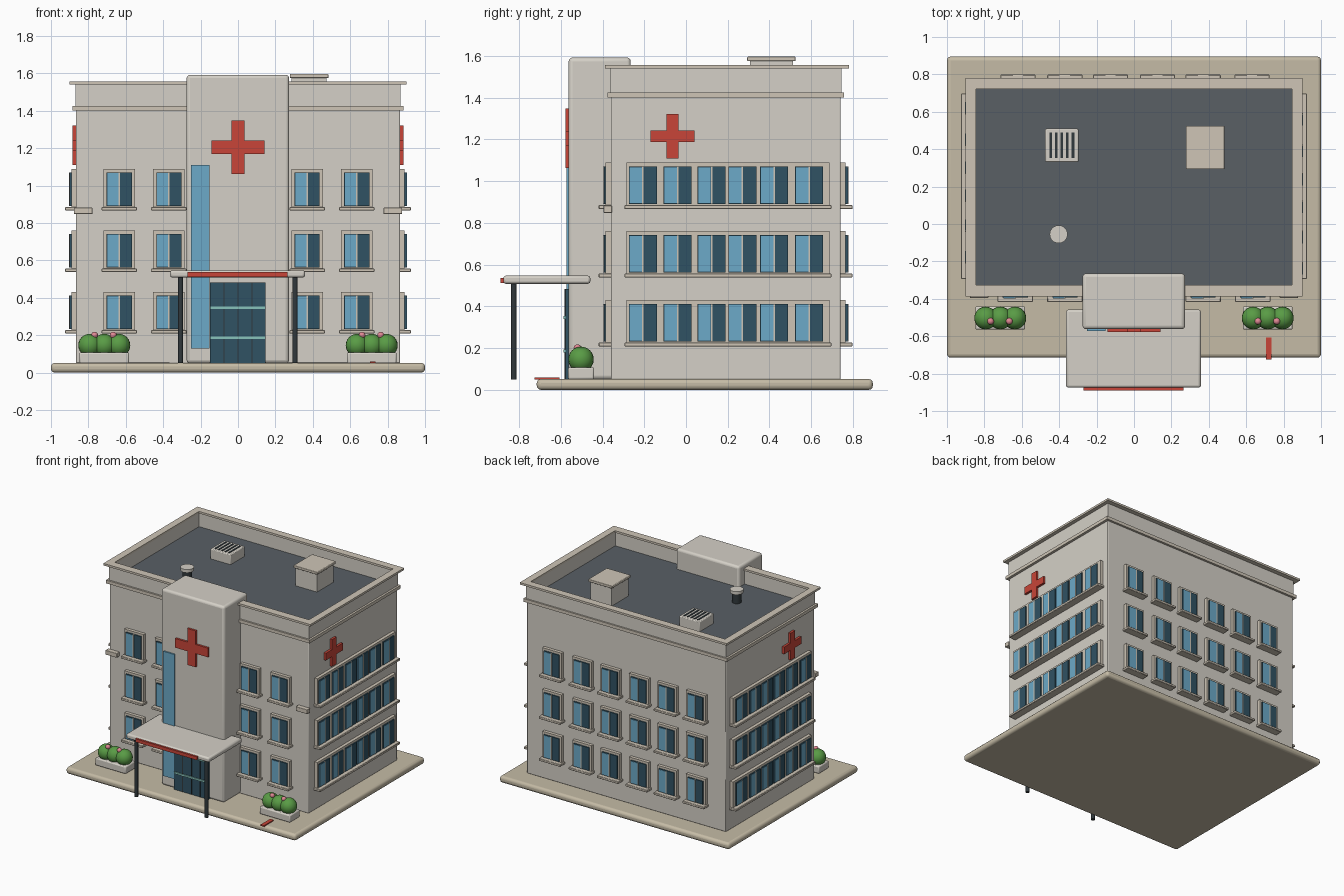
import bpy, bmesh
from math import radians
from mathutils import Matrix

if "Cube" in bpy.data.objects:
    bpy.data.objects.remove(bpy.data.objects["Cube"])


def material(name, r, g, b):
    m = bpy.data.materials.new(name)
    m.diffuse_color = (r, g, b, 1)
    m.use_nodes = True
    m.node_tree.nodes["Principled BSDF"].inputs["Base Color"].default_value = m.diffuse_color
    return m


WALL = material("wall_plaster", .66, .63, .57)
TRIM = material("trim_stone", .62, .56, .47)
PAVE = material("paving", .56, .50, .38)
ROOF = material("roof_felt", .10, .115, .13)
RED = material("sign_red", .58, .06, .04)
GLASS = material("dark_glass", .03, .085, .125)
LIGHT = material("light_glass", .15, .40, .58)
BAR = material("door_bar", .25, .55, .50)
METAL = material("dark_metal", .03, .04, .045)
GREEN = material("leaf", .10, .33, .06)
PINK = material("blossom", .75, .25, .30)


def finish(name, bm, mat, bevel=0, segments=2, smooth=False):
    bmesh.ops.recalc_face_normals(bm, faces=bm.faces)
    me = bpy.data.meshes.new(name)
    bm.to_mesh(me)
    bm.free()
    me.materials.append(mat)
    ob = bpy.data.objects.new(name, me)
    bpy.context.collection.objects.link(ob)
    if bevel:
        mod = ob.modifiers.new("bevel", 'BEVEL')
        mod.width, mod.segments = bevel, segments
    if bevel or smooth:
        bpy.ops.object.select_all(action='DESELECT')
        bpy.context.view_layer.objects.active = ob
        ob.select_set(True)
        bpy.ops.object.shade_smooth_by_angle(angle=radians(40))
    return ob


def add_box(bm, b, matrix=Matrix()):
    x0, x1, y0, y1, z0, z1 = b
    place = Matrix.Translation(((x0 + x1) / 2, (y0 + y1) / 2, (z0 + z1) / 2))
    scale = Matrix.Diagonal((x1 - x0, y1 - y0, z1 - z0, 1))
    bmesh.ops.create_cube(bm, size=1, matrix=matrix @ place @ scale)


def boxes(name, items, mat, bevel=0, matrix=Matrix(), segments=2):
    bm = bmesh.new()
    for b in items:
        add_box(bm, b, matrix)
    return finish(name, bm, mat, bevel, segments)


def ring(name, outer, inner, z0, z1, mat):
    """Rectangular wall ring; outer and inner are (x0, x1, y0, y1)."""
    bm = bmesh.new()
    loops = []
    for (x0, x1, y0, y1), z in ((outer, z0), (outer, z1), (inner, z1), (inner, z0)):
        loops.append([bm.verts.new((x, y, z)) for x, y in
                      ((x0, y0), (x1, y0), (x1, y1), (x0, y1))])
    for k in range(4):
        a, b = loops[k], loops[(k + 1) % 4]
        for i in range(4):
            j = (i + 1) % 4
            bm.faces.new((a[i], a[j], b[j], b[i]))
    return finish(name, bm, mat)


def cylinders(name, spots, r, z0, z1, mat, sides=24):
    bm = bmesh.new()
    for x, y in spots:
        bmesh.ops.create_cone(bm, cap_ends=True, segments=sides, radius1=r, radius2=r,
                              depth=z1 - z0, matrix=Matrix.Translation((x, y, (z0 + z1) / 2)))
    return finish(name, bm, mat, smooth=True)


def spheres(name, spots, r, mat, squash=1):
    bm = bmesh.new()
    for p in spots:
        bmesh.ops.create_uvsphere(bm, u_segments=20, v_segments=12, radius=r,
                                  matrix=Matrix.Translation(p) @ Matrix.Diagonal((1, squash, 1, 1)))
    return finish(name, bm, mat, smooth=True)


# Ground slab, main block, entrance tower
boxes("base_slab", [(-1, 1, -.715, .895, 0, .052)], PAVE, .02, segments=3)
boxes("main_block", [(-.866, .866, -.36, .74, .05, 1.41)], WALL, .005)
boxes("entrance_tower", [(-.275, .273, -.562, -.265, .05, 1.592)], WALL, .018, segments=3)

# Cornice, parapet, coping and sunken roof
boxes("cornice", [(-.886, .886, -.377, .757, 1.4, 1.425)], TRIM)
ring("parapet", (-.87, .87, -.363, .745, ), (-.85, .85, -.335, .73), 1.42, 1.545, WALL)
ring("coping", (-.9, .9, -.387, .78), (-.845, .845, -.325, .722), 1.54, 1.556, TRIM)
boxes("roof_deck", [(-.855, .855, -.34, .735, 1.42, 1.432)], ROOF)


# Windows: each facade is laid out facing -y, then rotated into place
def facade(name, angle, depth, centres, strip=None, shift=0):
    m = Matrix.Translation((0, shift, 0)) @ Matrix.Rotation(radians(angle), 4, 'Z')
    frames, sills, dark, light, mullions = [], [], [], [], []
    f = -depth
    for top in (1.088, .76, .43):
        spans = [strip] if strip else [(c - .084, c + .084) for c in centres]
        for a, b in spans:
            frames.append((a, b, f - .025, f + .01, top - .205, top))
            sills.append((a - .01, b + .01, f - .058, f + .01, top - .222, top - .203))
        for c in centres:
            z0, z1 = top - .198, top - .018
            dark.append((c - .067, c + .067, f - .034, f, z0, z1))
            light.append((c - .063, c - .004, f - .037, f, z0 + .004, z1 - .004))
            mullions.append((c - .003, c + .004, f - .038, f, z0, z1))
    boxes(name + "_window_frames", frames, TRIM, 0, m)
    boxes(name + "_window_sills", sills, TRIM, .003, m, 1)
    boxes(name + "_window_panes", dark, GLASS, 0, m)
    boxes(name + "_window_light_panes", light, LIGHT, 0, m)
    boxes(name + "_window_mullions", mullions, TRIM, 0, m)


SIDE = [-.207, -.04, .122, .27, .422, .59]
facade("front", 0, .36, (-.635, -.37, .37, .635))
facade("back", 180, .74, (-.63, -.37, -.125, .125, .37, .62))
facade("right", 90, .866, SIDE, (-.285, .687))
facade("left", -90, .866, [-y for y in SIDE], (-.687, .285))


# Red cross panels
def cross(name, matrix, half, arm):
    bm = bmesh.new()
    h, a = half, arm
    pts = [(-a, -h), (a, -h), (a, -a), (h, -a), (h, a), (a, a),
           (a, h), (-a, h), (-a, a), (-h, a), (-h, -a), (-a, -a)]
    face = bm.faces.new([bm.verts.new((x, 0, z)) for x, z in pts])
    out = bmesh.ops.extrude_face_region(bm, geom=[face])
    bmesh.ops.translate(bm, vec=(0, -.02, 0),
                        verts=[v for v in out["geom"] if isinstance(v, bmesh.types.BMVert)])
    bmesh.ops.transform(bm, matrix=matrix, verts=bm.verts)
    finish(name, bm, RED)


cross("front_cross", Matrix.Translation((0, -.558, 1.205)), .143, .036)
for s, side in ((1, "right"), (-1, "left")):
    cross(side + "_cross", Matrix.Translation((s * .864, -.065, 1.215))
          @ Matrix.Rotation(s * radians(90), 4, 'Z'), .106, .028)

# Tower glazing strip and entrance door
boxes("glass_strip", [(-.25, -.153, -.573, -.55, .13, 1.11)], LIGHT)
boxes("door_glass", [(-.15, .147, -.578, -.55, .05, .483)], GLASS)
boxes("door_mullions", [(x - .003, x + .003, -.582, -.57, .05, .483) for x in (-.075, 0, .075)], METAL)
boxes("door_bars", [(-.147, .144, -.586, -.57, z - .007, z + .007) for z in (.187, .347)], BAR)

# Entrance canopy with posts and sign band
boxes("canopy", [(-.363, .358, -.875, -.458, .508, .547)], WALL, .012)
boxes("canopy_sign_band", [(-.27, .265, -.889, -.86, .511, .537)], RED)
cylinders("canopy_posts", [(-.307, -.825), (.305, -.825)], .014, .05, .515, METAL, 16)

# Corner lamps, planters, bushes and blossoms on both sides
for s, side in ((1, "right"), (-1, "left")):
    c = s * .715
    boxes(side + "_wall_lamp", [(s * .828 - .05, s * .828 + .05, -.395, -.355, .848, .882)], TRIM, .003)
    boxes(side + "_planter", [(c - .133, c + .133, -.565, -.44, .05, .108)], WALL, .008)
    spheres(side + "_bushes", [(c + d, -.503, .146) for d in (-.078, 0, .078)], .061, GREEN)
    spheres(side + "_blossoms", [(c + d, -.52, .2) for d in (-.052, .048)], .018, PINK)

# Red ground marking at the slab edge
boxes("ground_marking", [(.705, .735, -.725, -.607, .05, .06)], RED)

# Rooftop hut, air handler and vent
boxes("roof_hut", [(.287, .473, .307, .513, 1.425, 1.58)], WALL)
boxes("roof_hut_cap", [(.277, .484, .293, .525, 1.575, 1.596)], TRIM, .004)
boxes("air_handler", [(-.475, -.297, .332, .51, 1.425, 1.51)], WALL, .006)
boxes("air_handler_slots", [(x - .007, x + .007, .352, .49, 1.5, 1.513)
                            for x in (-.446, -.416, -.386, -.356, -.326)], METAL)
cylinders("vent_pipe", [(-.403, -.055)], .033, 1.425, 1.515, METAL)
cylinders("vent_cap", [(-.403, -.055)], .048, 1.51, 1.535, WALL)
